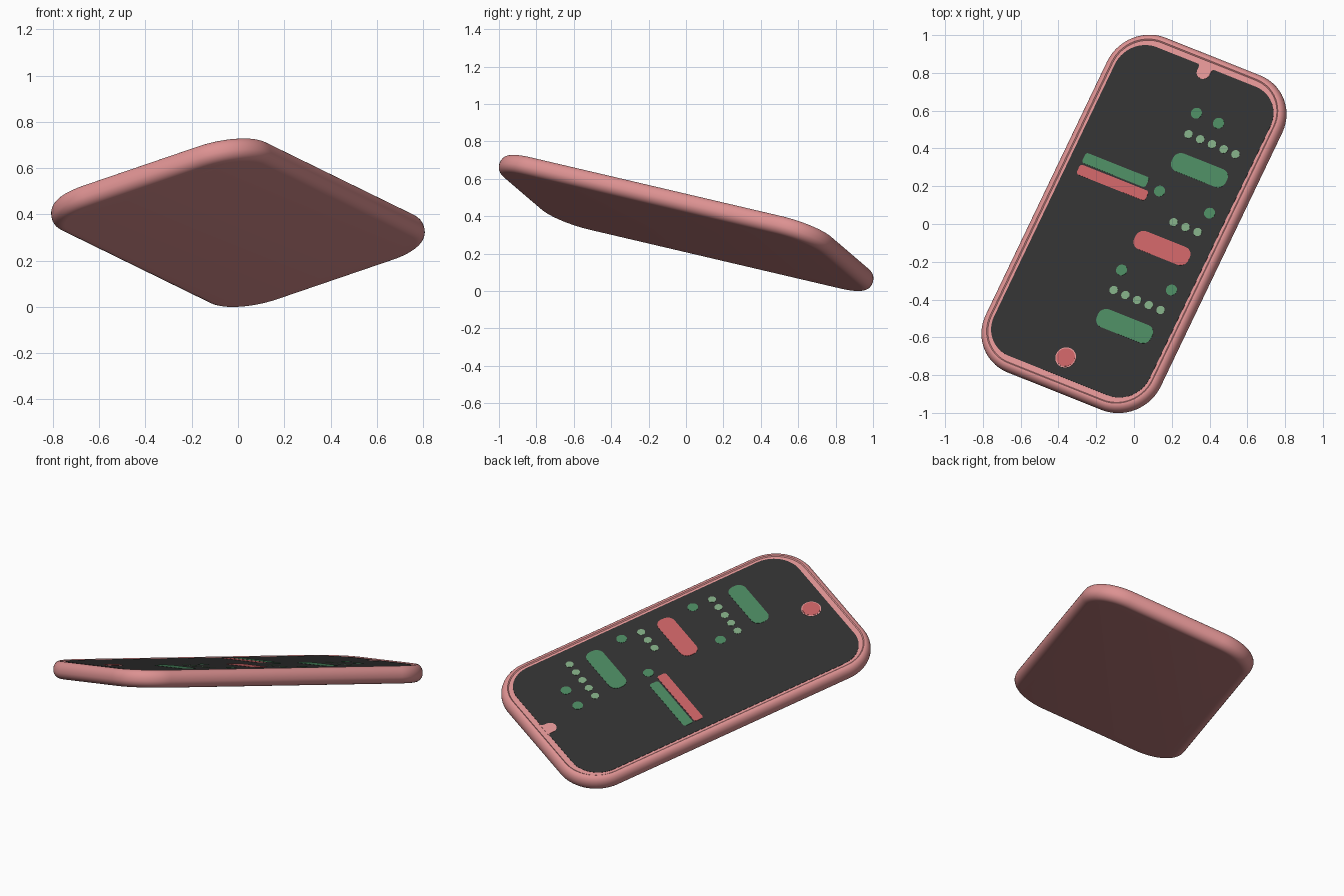
import bpy, bmesh, math
from mathutils import Vector, Matrix

if "Cube" in bpy.data.objects:
    bpy.data.objects.remove(bpy.data.objects["Cube"])

# ---- tilted frame of the handset: x = width, y = length, z = screen normal
U = Vector((0.423, 0.883, -0.207)).normalized()
V = Vector((0.881, -0.361, 0.304))
V = (V - U * V.dot(U)).normalized()
N = V.cross(U)
TILT = Matrix((V, U, N)).transposed().to_4x4()
HW, HL, R, T = 0.522, 1.0, 0.24, 0.05      # half width, half length, corner, half thickness
FACE = T - 0.005                           # level of the recessed bezel


def material(name, rgb):
    m = bpy.data.materials.new(name)
    m.diffuse_color = (*rgb, 1)
    m.use_nodes = True
    m.node_tree.nodes["Principled BSDF"].inputs["Base Color"].default_value = m.diffuse_color
    return m


PINK = material("pink_shell", (0.72, 0.285, 0.285))
DARK = material("dark_screen", (0.029, 0.029, 0.029))
GREEN = material("green", (0.066, 0.232, 0.11))
PALE = material("pale_green", (0.2, 0.37, 0.21))
RED = material("red", (0.55, 0.115, 0.12))


def rounded(w, h, r, seg=14, cx=0, cy=0):
    """Rounded rectangle outline from half sizes."""
    pts = []
    for q, (sx, sy) in enumerate(((1, 1), (-1, 1), (-1, -1), (1, -1))):
        for i in range(seg + 1):
            a = (q + i / seg) * math.pi / 2
            pts.append((cx + sx * (w - r) + r * math.cos(a), cy + sy * (h - r) + r * math.sin(a)))
    return pts


def circle(r, cx, cy, n=28):
    return [(cx + r * math.cos(2 * math.pi * i / n), cy + r * math.sin(2 * math.pi * i / n)) for i in range(n)]


def loft(name, loops, mat, smooth=False):
    """Skin a stack of (outline, z) loops and cap both ends."""
    bm = bmesh.new()
    rings = [[bm.verts.new((x, y, z)) for x, y in pts] for pts, z in loops]
    n = len(rings[0])
    for a, b in zip(rings, rings[1:]):
        for i in range(n):
            j = (i + 1) % n
            bm.faces.new((a[i], a[j], b[j], b[i]))
    bm.faces.new(rings[0][::-1])
    bm.faces.new(rings[-1])
    me = bpy.data.meshes.new(name)
    bm.to_mesh(me)
    bm.free()
    me.transform(TILT)
    me.materials.append(mat)
    ob = bpy.data.objects.new(name, me)
    bpy.context.collection.objects.link(ob)
    if smooth:
        bpy.ops.object.select_all(action='DESELECT')
        ob.select_set(True)
        bpy.context.view_layer.objects.active = ob
        bpy.ops.object.shade_smooth_by_angle(angle=math.radians(35))
    return ob


def plate(name, pts, mat, level):
    """Thin plate on the face; level stacks plates above each other."""
    z = FACE + 0.002 * level
    return loft(name, [(pts, z - 0.0015), (pts, z)], mat)


def local(x, y):
    """Top-view position to in-plane position on the screen."""
    x, y = x - N.x * T, y - N.y * T
    det = V.x * U.y - U.x * V.y
    return (x * U.y - U.x * y) / det, (V.x * y - V.y * x) / det


# ---- shell: rounded sides, thin raised lip, recessed bezel
F = 0.048
profile = []
for i in range(17):
    a = -math.pi / 2 + math.pi * i / 16
    profile.append((F * (1 - math.cos(a)) * (0.75 if i > 8 else 1), math.sin(a) * F + (T - F) * (1 if i >= 8 else -1)))
profile += [(0.042, FACE)]
shell = loft("phone_shell", [(rounded(HW - d, HL - d, R - d), z) for d, z in profile], PINK, True)

# ---- screen and front camera notch with flared shoulders
plate("screen", rounded(0.465, 0.926, 0.17), DARK, 1)
TOP, CY, NR, C = 0.93, 0.893, 0.037, 0.022
notch = [(NR + C - C * math.sin(a), TOP - C + C * math.cos(a))
         for a in [math.pi / 2 * i / 6 for i in range(7)]]
right = notch + [(NR * math.cos(a), CY - NR * math.sin(a)) for a in [math.pi / 2 * i / 8 for i in range(8)]]
notch_pts = right + [(0, CY - NR)] + [(-x, y) for x, y in reversed(right)]
plate("camera_notch", notch_pts[::-1], PINK, 2)

# ---- message pills and bars (top-view centre, half sizes, corner radius)
for name, x, y, w, h, r, mat in (
        ("upper_pill", 0.346, 0.285, 0.162, 0.053, 0.045, GREEN),
        ("middle_pill", 0.148, -0.127, 0.162, 0.053, 0.045, RED),
        ("lower_pill", -0.05, -0.54, 0.162, 0.053, 0.045, GREEN),
        ("green_bar", -0.098, 0.286, 0.190, 0.030, 0.015, GREEN),
        ("red_bar", -0.114, 0.220, 0.205, 0.029, 0.015, RED)):
    cx, cy = local(x, y)
    plate(name, rounded(w, h, r, 6, cx, cy), mat, 2)

# ---- green round icons
for i, (x, y) in enumerate(((0.33, 0.587), (0.447, 0.534), (0.135, 0.175),
                            (0.40, 0.058), (-0.066, -0.243), (0.198, -0.349))):
    plate(f"round_icon_{i}", circle(0.030, *local(x, y)), GREEN, 2)

# ---- rows of pale dots
for row, (a, b, n) in enumerate((((0.288, 0.476), (0.537, 0.37), 5),
                                 ((0.209, 0.010), (0.336, -0.042), 3),
                                 ((-0.108, -0.349), (0.14, -0.455), 5))):
    for i in range(n):
        p = Vector(a).lerp(Vector(b), i / (n - 1))
        plate(f"dot_{row}_{i}", circle(0.023, *local(*p), 16), PALE, 2)

# ---- home button with thin rim
home = local(-0.362, -0.706)
plate("home_button_rim", circle(0.056, *home, 36), PINK, 2)
plate("home_button", circle(0.050, *home, 36), RED, 3)

# ---- stand the lowest point on the ground
low = min(v.co.z for v in shell.data.vertices)
for ob in bpy.data.objects:
    ob.data.transform(Matrix.Translation((0, 0, -low)))
